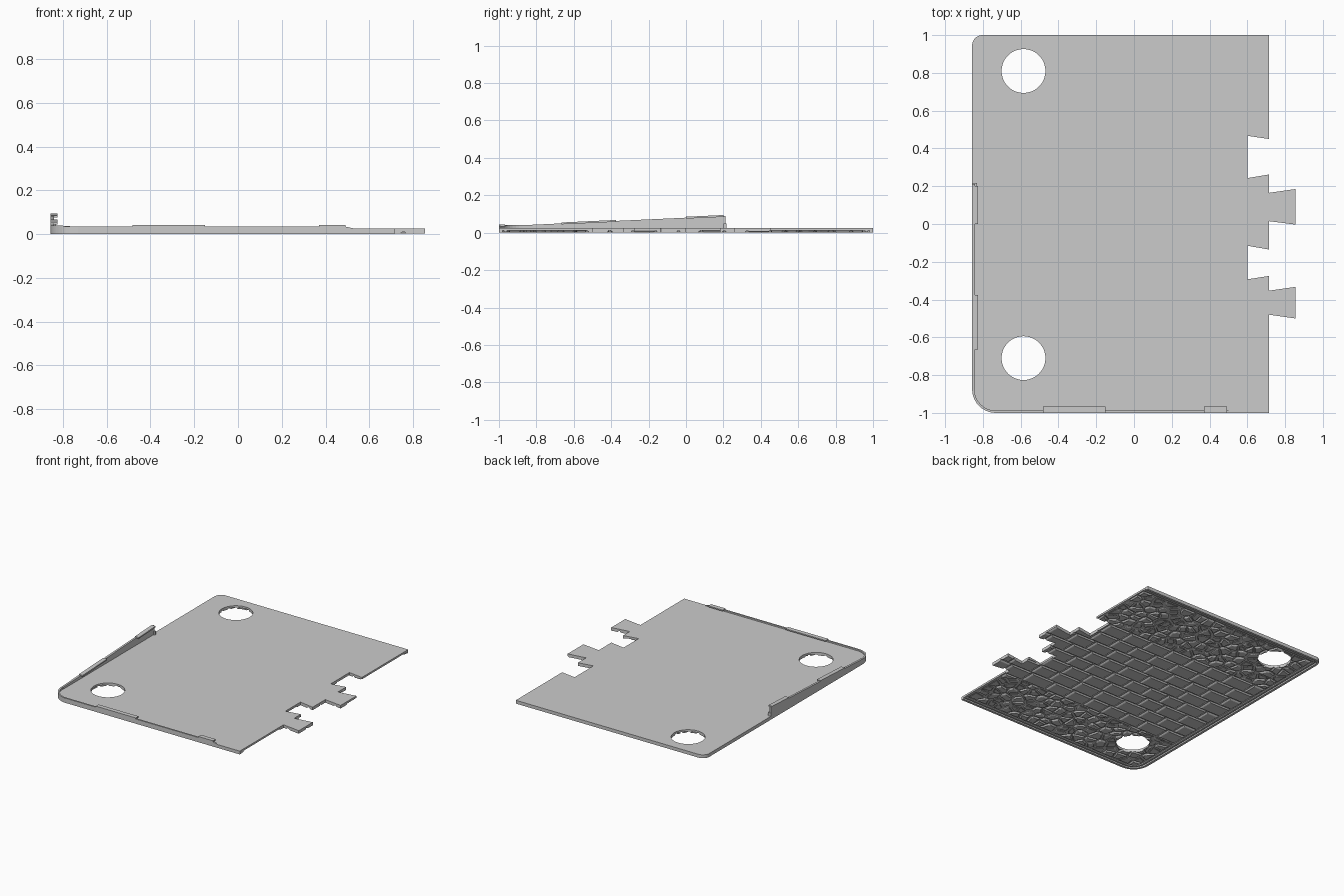
import bpy, bmesh, math, random
from mathutils import Vector

random.seed(4)
cube = bpy.data.objects.get("Cube")
if cube:
    bpy.data.objects.remove(cube, do_unlink=True)

grey = bpy.data.materials.new("stone grey")
grey.use_nodes = True
grey.diffuse_color = (0.6, 0.6, 0.6, 1)
grey.node_tree.nodes["Principled BSDF"].inputs["Base Color"].default_value = (0.6, 0.6, 0.6, 1)

LEFT, RIGHT, HALF = -0.857, 0.715, 1.0


def finish(name, bm):
    bmesh.ops.recalc_face_normals(bm, faces=bm.faces)
    mesh = bpy.data.meshes.new(name)
    bm.to_mesh(mesh)
    bm.free()
    obj = bpy.data.objects.new(name, mesh)
    bpy.context.collection.objects.link(obj)
    mesh.materials.append(grey)
    return obj


def add_loft(bm, low, high, z0, z1):
    """Closed solid between two outlines with the same point count."""
    a = [bm.verts.new((x, y, z0)) for x, y in low]
    b = [bm.verts.new((x, y, z1)) for x, y in high]
    bm.faces.new(a)
    bm.faces.new(b)
    for i in range(len(a)):
        j = (i + 1) % len(a)
        bm.faces.new((a[i], a[j], b[j], b[i]))


def prism(name, pts, z0, z1):
    bm = bmesh.new()
    add_loft(bm, pts, pts, z0, z1)
    return finish(name, bm)


def box(name, x0, x1, y0, y1, z0, z1):
    return prism(name, [(x0, y0), (x1, y0), (x1, y1), (x0, y1)], z0, z1)


def arc(cx, cy, r, start, end, n=10):
    angles = [math.radians(start + (end - start) * i / n) for i in range(n + 1)]
    return [(cx + r * math.cos(a), cy + r * math.sin(a)) for a in angles]


def edge_path(inset):
    """Back, left and front edge with both rounded corners."""
    e, rb, rf = inset, 0.055, 0.125
    return ([(RIGHT, HALF - e)]
            + arc(LEFT + rb, HALF - rb, rb - e, 90, 180)
            + arc(LEFT + rf, -HALF + rf, rf - e, 180, 270)
            + [(RIGHT, -HALF + e)])


def rim(name, e0, e1, z0, z1):
    return prism(name, edge_path(e0) + edge_path(e1)[::-1], z0, z1)


def boolean(obj, other, operation):
    mod = obj.modifiers.new(operation.title(), 'BOOLEAN')
    mod.operation, mod.object, mod.solver = operation, other, 'EXACT'
    other.hide_render = True
    other.hide_set(True)


# Base plate with interlocking tabs and notches on the right-hand edge
joint = [(RIGHT, -0.48), (0.855, -0.50), (0.855, -0.333), (RIGHT, -0.353),
         (RIGHT, -0.275), (0.6, -0.293), (0.6, -0.115), (RIGHT, -0.135),
         (RIGHT, 0.015), (0.855, -0.003), (0.855, 0.185), (RIGHT, 0.165),
         (RIGHT, 0.262), (0.6, 0.243), (0.6, 0.467), (RIGHT, 0.45)]
plate = prism("base_plate", edge_path(0) + joint, 0.011, 0.025)

# Two round openings, shared by the plate and the paving
bm = bmesh.new()
for cy in (0.81, -0.71):
    ring = arc(-0.585, cy, 0.116, 0, 360, 48)[:-1]
    add_loft(bm, ring, ring, -0.1, 0.1)
holes = finish("hole_cutter", bm)
boolean(plate, holes, 'DIFFERENCE')

# Raised border underneath
rim("lower_outer_rim", 0, 0.018, 0, 0.012)
rim("lower_inner_rim", 0.028, 0.042, 0.003, 0.012)

# Paving on the underside
ROAD_LOW, ROAD_HIGH = -0.53, 0.45
stones = bmesh.new()


def add_stone(pts, gap):
    """Stone with bevelled edges, hanging below the plate."""
    c = sum((Vector(p) for p in pts), Vector((0, 0))) / len(pts)

    def shrink(d):
        return [c + (Vector(p) - c) * max(0.3, 1 - d / max(0.01, (Vector(p) - c).length)) for p in pts]
    add_loft(stones, shrink(gap), shrink(gap * 2.3), 0.012, 0.005)
    add_loft(stones, shrink(gap * 2.3), shrink(gap * 3.4), 0.005, 0.002)


def clip(poly, mid, normal):
    """Keep the part of a polygon behind a line."""
    out = []
    for i, p in enumerate(poly):
        q = poly[(i + 1) % len(poly)]
        dp, dq = (p - mid).dot(normal), (q - mid).dot(normal)
        if dp <= 0:
            out.append(p)
        if dp * dq < 0:
            out.append(p + (q - p) * (dp / (dp - dq)))
    return out


def cobbles(x0, x1, y0, y1, size):
    """Irregular cells around jittered seeds."""
    nx, ny = round((x1 - x0) / size), round((y1 - y0) / size)
    sx, sy = (x1 - x0) / nx, (y1 - y0) / ny
    seeds = [Vector((x0 + sx * (i + 0.5 + random.uniform(-0.38, 0.38)),
                     y0 + sy * (j + 0.5 + random.uniform(-0.38, 0.38))))
             for i in range(nx) for j in range(ny)]
    for s in seeds:
        cell = [Vector(p) for p in ((x0, y0), (x1, y0), (x1, y1), (x0, y1))]
        for t in seeds:
            if t is not s and (t - s).length < size * 4:
                cell = clip(cell, (s + t) / 2, t - s)
        if len(cell) > 2:
            add_stone(cell, 0.005)


cobbles(LEFT + 0.05, RIGHT - 0.005, ROAD_HIGH, HALF - 0.05, 0.075)
cobbles(LEFT + 0.05, RIGHT - 0.005, -HALF + 0.05, ROAD_LOW, 0.075)

# Staggered road slabs between the cobbled bands
rows, slab = 8, 0.18
depth = (ROAD_HIGH - ROAD_LOW) / rows
for r in range(rows):
    y0 = ROAD_LOW + r * depth
    x = LEFT + 0.05
    first = True
    while x < 0.85:
        length = slab * random.uniform(0.85, 1.15) * (0.55 if first and r % 2 else 1)
        end = min(x + length, 0.87)
        add_stone([(x, y0), (end, y0), (end, y0 + depth), (x, y0 + depth)], 0.006)
        x, first = end, False

paving = finish("underside_paving", stones)
trim = prism("paving_trim", edge_path(0.045) + joint, -0.1, 0.1)
boolean(paving, trim, 'INTERSECT')
boolean(paving, holes, 'DIFFERENCE')

# Front lip, following the rounded corner and sloping away at its end
e0, e1 = 0.0, 0.012
outer = arc(LEFT + 0.125, -HALF + 0.125, 0.125 - e0, 180, 270) + [(0.49, -HALF + e0), (0.53, -HALF + e0)]
inner = arc(LEFT + 0.125, -HALF + 0.125, 0.125 - e1, 180, 270) + [(0.49, -HALF + e1), (0.53, -HALF + e1)]
lip = prism("front_lip", outer + inner[::-1], 0.02, 0.035)
for v in lip.data.vertices:
    if v.co.z > 0.03:
        if v.co.x > 0.52:
            v.co.z = 0.026
        elif v.co.y > -0.98 and v.co.x < -0.8:
            v.co.z = 0.04
for i, (x0, x1) in enumerate(((-0.483, -0.15), (0.37, 0.492))):
    box(f"front_clip_{i + 1}", x0, x1, -HALF, -0.967, 0.034, 0.043)
    box(f"front_clip_web_{i + 1}", x0, x1, -HALF, -0.988, 0.02, 0.036)


# Side wall rising toward its back end, with overhanging ledges
def wall_top(y):
    return 0.04 + (y + 0.875) * 0.046


def sloped(name, x0, x1, y0, y1, lift, thickness=None):
    obj = box(name, x0, x1, y0, y1, 0, 1)
    for v in obj.data.vertices:
        top = wall_top(v.co.y) + lift
        low = top - thickness if thickness else 0.02
        v.co.z = top if v.co.z > 0.5 else low
    return obj


sloped("side_wall", LEFT, LEFT + 0.015, -0.875, 0.212, 0)
sloped("side_ledge_front", LEFT, -0.825, -0.665, -0.375, 0.005, 0.01)
sloped("side_ledge_back", LEFT, -0.825, 0, 0.2, 0.005, 0.01)
box("side_wall_end", LEFT, -0.832, 0.2, 0.217, 0.02, 0.05)
